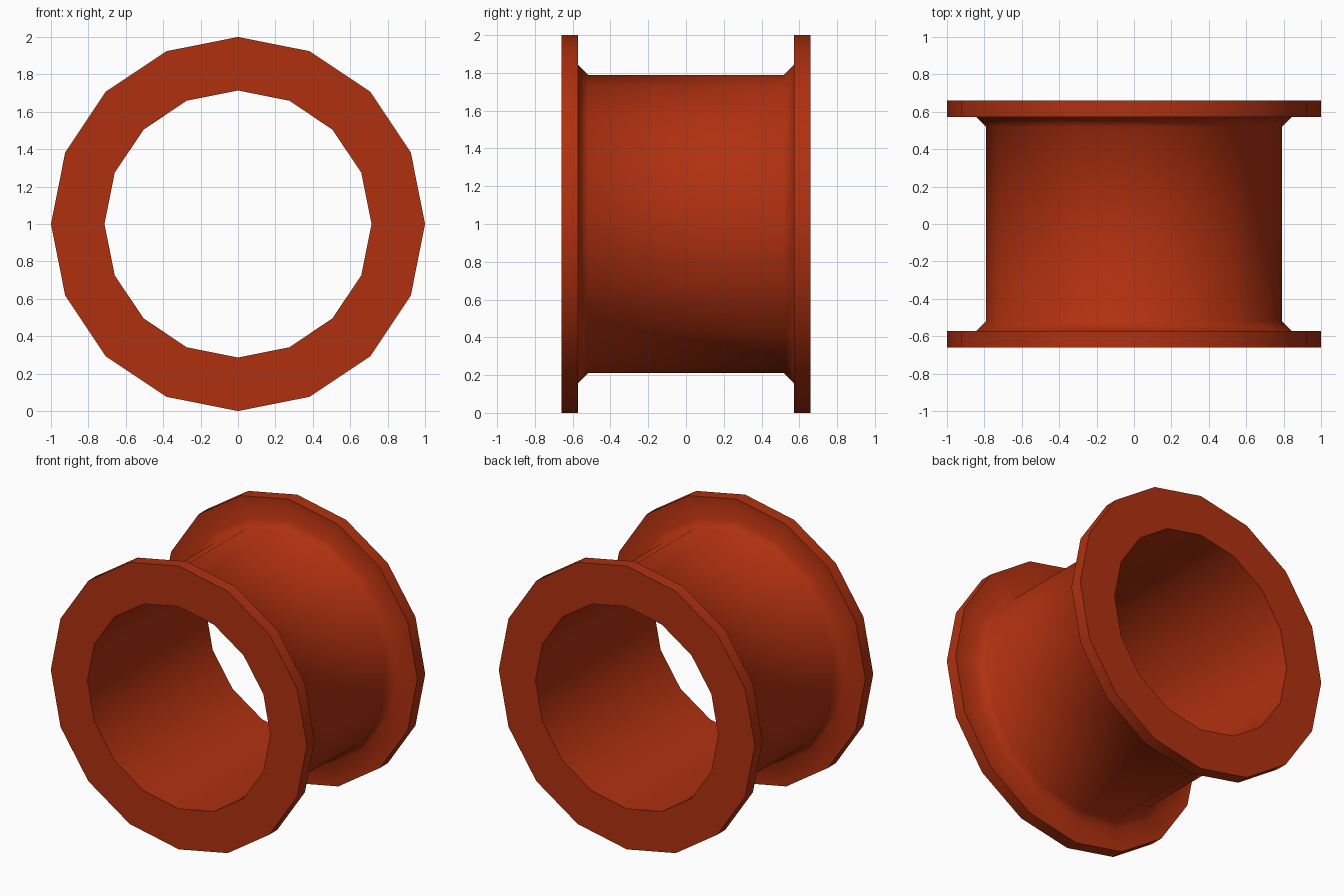
import bpy
import bmesh
import math

SIDES = 16

cube = bpy.data.objects.get("Cube")
if cube:
    bpy.data.objects.remove(cube, do_unlink=True)

# Rust red paint
paint = bpy.data.materials.new("rust_red")
paint.use_nodes = True
colour = (0.434, 0.03, 0.005, 1)
paint.diffuse_color = colour
paint.node_tree.nodes["Principled BSDF"].inputs["Base Color"].default_value = colour

# Half profile as (radius, y): tube, fillet, flange, bore; mirrored to the front
half = [(0.79, 0.52), (0.845, 0.573), (1.0, 0.573), (1.0, 0.66), (0.714, 0.66)]
profile = half + [(r, -y) for r, y in reversed(half)]

# Sweep the closed profile around the y axis
bm = bmesh.new()
rings = []
for i in range(SIDES):
    a = math.tau * i / SIDES
    rings.append([bm.verts.new((r * math.cos(a), y, 1 + r * math.sin(a)))
                  for r, y in profile])
count = len(profile)
for i in range(SIDES):
    ring, following = rings[i], rings[(i + 1) % SIDES]
    for j in range(count):
        k = (j + 1) % count
        bm.faces.new((ring[j], ring[k], following[k], following[j]))
bmesh.ops.recalc_face_normals(bm, faces=bm.faces)

mesh = bpy.data.meshes.new("flanged_pipe")
bm.to_mesh(mesh)
bm.free()
mesh.materials.append(paint)
pipe = bpy.data.objects.new("flanged_pipe", mesh)
bpy.context.collection.objects.link(pipe)

# Smooth the tube and fillets, keep the flange rims sharp
bpy.ops.object.select_all(action="DESELECT")
pipe.select_set(True)
bpy.context.view_layer.objects.active = pipe
bpy.ops.object.shade_smooth_by_angle(angle=math.radians(60))
